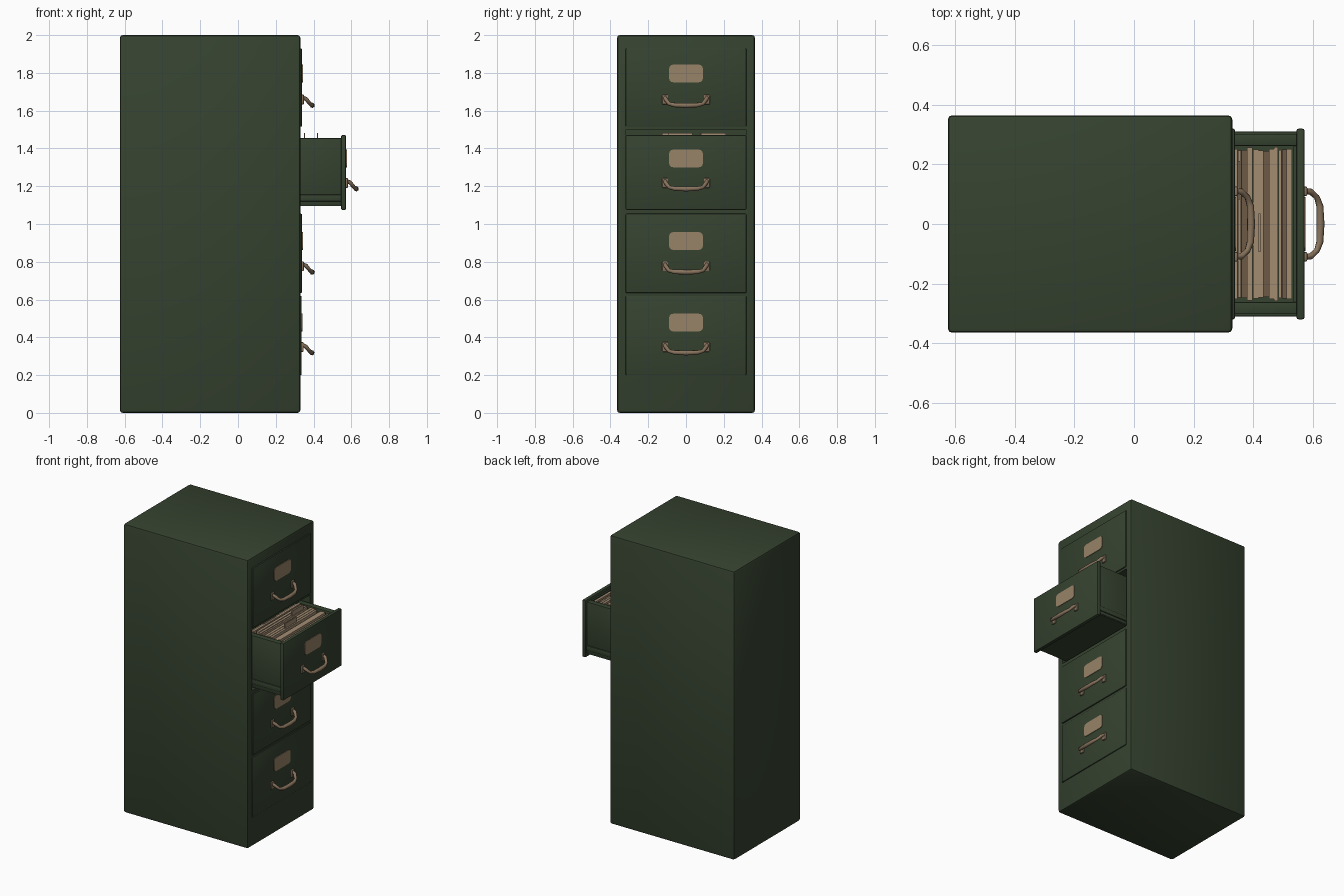
import bpy, bmesh, random
from mathutils import Vector

random.seed(4)
if "Cube" in bpy.data.objects:
    bpy.data.objects.remove(bpy.data.objects["Cube"])


def material(name, rgb):
    m = bpy.data.materials.new(name)
    m.use_nodes = True
    m.diffuse_color = (*rgb, 1)
    bsdf = m.node_tree.nodes["Principled BSDF"]
    bsdf.inputs["Base Color"].default_value = (*rgb, 1)
    bsdf.inputs["Roughness"].default_value = 0.7
    return m


GREEN = material("cabinet green", (0.036, 0.055, 0.029))
TAN = material("label tan", (0.31, 0.225, 0.135))
BRASS = material("aged brass", (0.25, 0.175, 0.11))
PAPER = material("paper", (0.36, 0.265, 0.17))
OLD_PAPER = material("old paper", (0.15, 0.10, 0.062))


def finish(ob):
    bpy.ops.object.select_all(action="DESELECT")
    ob.select_set(True)
    bpy.context.view_layer.objects.active = ob
    bpy.ops.object.shade_smooth_by_angle()


def box(name, low, high, mat, bevel=0.0, axis=None, segments=2):
    """Box between two corners; bevels all edges, or only those along one axis."""
    low, high = Vector(low), Vector(high)
    bm = bmesh.new()
    bmesh.ops.create_cube(bm, size=1)
    for v in bm.verts:
        v.co = (low + high) / 2 + v.co * (high - low)
    if bevel:
        edges = [e for e in bm.edges if axis is None or
                 abs((e.verts[0].co - e.verts[1].co).normalized()[axis]) > 0.9]
        bmesh.ops.bevel(bm, geom=edges, offset=bevel, segments=segments,
                        profile=0.5, affect="EDGES")
    mesh = bpy.data.meshes.new(name)
    bm.to_mesh(mesh)
    bm.free()
    ob = bpy.data.objects.new(name, mesh)
    bpy.context.collection.objects.link(ob)
    mesh.materials.append(mat)
    finish(ob)
    return ob


def handle(name, x, z):
    """Sagging pull: a tube that thickens at the middle and at the feet."""
    half = [(0.0, 0.112, 0.028, 0.8), (0.022, 0.108, 0.016, 1.0),
            (0.042, 0.09, -0.008, 0.9), (0.052, 0.06, -0.015, 1.1),
            (0.054, 0.0, -0.017, 1.25)]
    points = half + [(px, -py, pz, r) for px, py, pz, r in half[-2::-1]]
    curve = bpy.data.curves.new(name, "CURVE")
    curve.dimensions = "3D"
    curve.bevel_depth = 0.011
    curve.bevel_resolution = 2
    curve.use_fill_caps = True
    spline = curve.splines.new("POLY")
    spline.points.add(len(points) - 1)
    for p, (px, py, pz, r) in zip(spline.points, points):
        p.co = (x + px, py, z + pz, 1)
        p.radius = r
    curve.materials.append(BRASS)
    ob = bpy.data.objects.new(name, curve)
    bpy.context.collection.objects.link(ob)
    # Mounting feet
    for side, y in (("left", 0.11), ("right", -0.11)):
        box(f"{name}_{side}_foot", (x - 0.004, y - 0.016, z - 0.012),
            (x + 0.01, y + 0.016, z + 0.04), BRASS, 0.005)


def drawer_front(name, x, bottom, top, label_z, handle_z, thickness):
    box(name + "_front", (x - thickness, -0.32, bottom), (x, 0.32, top),
        GREEN, 0.006)
    box(name + "_label", (x - 0.003, -0.09, label_z - 0.047),
        (x + 0.004, 0.09, label_z + 0.047), TAN, 0.022, axis=0, segments=3)
    handle(name + "_handle", x, handle_z)


# Cabinet shell with an opening for the pulled-out drawer
cabinet = box("cabinet_body", (-0.625, -0.365, 0), (0.33, 0.365, 2), GREEN, 0.014)
cutter = box("bay_cutter", (0.2, -0.318, 1.08), (0.5, 0.318, 1.5), GREEN)
cutter.hide_render = True
cut = cabinet.modifiers.new("bay", "BOOLEAN")
cut.operation = "DIFFERENCE"
cut.object = cutter
bpy.context.view_layer.objects.active = cabinet
bpy.ops.object.modifier_apply(modifier=cut.name)
bpy.data.objects.remove(cutter)
finish(cabinet)

# Closed drawers
drawer_front("top_drawer", 0.339, 1.515, 1.93, 1.797, 1.645, 0.03)
drawer_front("third_drawer", 0.339, 0.635, 1.055, 0.91, 0.762, 0.03)
drawer_front("bottom_drawer", 0.337, 0.2, 0.62, 0.478, 0.335, 0.03)

# Open drawer: front, walls, floor and rails
drawer_front("open_drawer", 0.572, 1.075, 1.47, 1.347, 1.203, 0.026)
box("open_drawer_floor", (0.205, -0.3, 1.095), (0.55, 0.3, 1.125), GREEN)
box("open_drawer_inner_front", (0.535, -0.29, 1.1), (0.55, 0.29, 1.45), GREEN)
for side, s in (("left", 1), ("right", -1)):
    y0, y1 = sorted((s * 0.262, s * 0.303))
    box(f"open_drawer_{side}_wall", (0.205, y0, 1.1), (0.55, y1, 1.455), GREEN, 0.005)
    y0, y1 = sorted((s * 0.295, s * 0.31))
    box(f"open_drawer_{side}_rail", (0.205, y0, 1.12), (0.55, y1, 1.155), GREEN, 0.004)

# Packed files, with some older sheets and taller tabs
x = 0.215
index = 0
while x < 0.53:
    width = random.uniform(0.008, 0.02)
    old = index % 4 == 2
    top = random.uniform(1.425, 1.44) if old else random.uniform(1.44, 1.462)
    reach = random.uniform(0.245, 0.258)
    box(f"file_{index}", (x, -reach, 1.12), (min(x + width, 0.535), reach, top),
        OLD_PAPER if old else PAPER)
    if index % 4 == 1 and x < 0.46:
        y = random.uniform(-0.18, 0.1)
        box(f"file_tab_{index}", (x, y, top - 0.02), (x + 0.006, y + 0.13, 1.482), PAPER)
    x += width + 0.001
    index += 1
